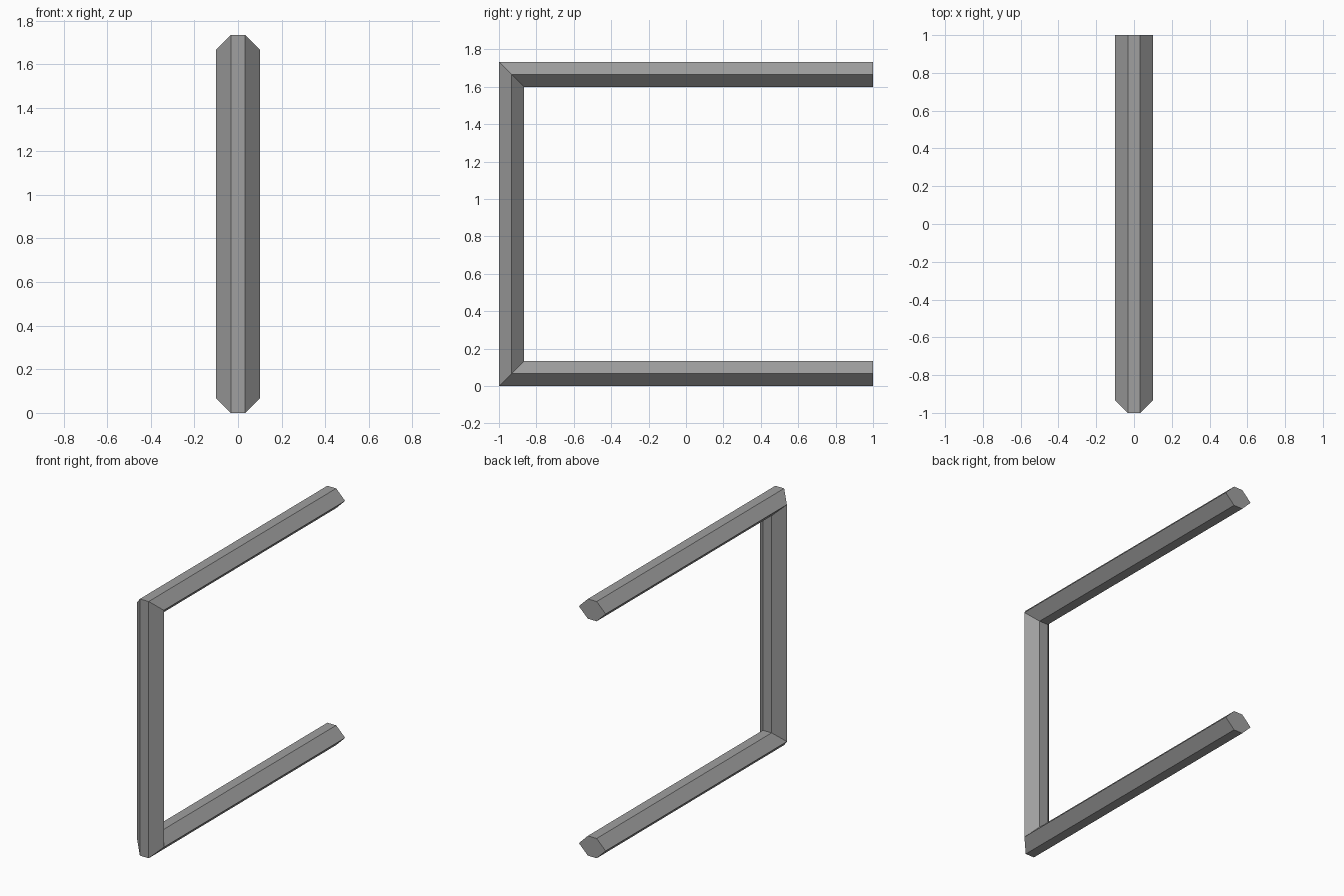
import bpy, bmesh

if "Cube" in bpy.data.objects:
    bpy.data.objects.remove(bpy.data.objects["Cube"])

grey = bpy.data.materials.new("mid grey")
grey.diffuse_color = (0.35, 0.35, 0.35, 1)
grey.use_nodes = True
grey.node_tree.nodes["Principled BSDF"].inputs["Base Color"].default_value = grey.diffuse_color

R = 0.0667          # half thickness of the bar
H = 1.733           # total height

# hexagonal section: (x, distance inward from the outer face)
section = [(-0.1, R), (-0.033, 0), (0.033, 0),
           (0.1, R), (0.033, 2 * R), (-0.033, 2 * R)]


def ring(bm, y, z, dy, dz):
    """Section ring starting at (y, z), moving by (dy, dz) per unit inward."""
    return [bm.verts.new((x, y + d * dy, z + d * dz)) for x, d in section]


# C-shaped bar: open end, mitred bottom corner, mitred top corner, open end
bm = bmesh.new()
rings = [ring(bm, 1, 0, 0, 1), ring(bm, -1, 0, 1, 1),
         ring(bm, -1, H, 1, -1), ring(bm, 1, H, 0, -1)]
for a, b in zip(rings, rings[1:]):
    for i in range(6):
        j = (i + 1) % 6
        bm.faces.new((a[i], a[j], b[j], b[i]))

# flat end caps
bm.faces.new(rings[0])
bm.faces.new(rings[-1])
bmesh.ops.recalc_face_normals(bm, faces=bm.faces)

mesh = bpy.data.meshes.new("hexagonal_bar_frame")
bm.to_mesh(mesh)
bm.free()
mesh.materials.append(grey)
bpy.context.collection.objects.link(bpy.data.objects.new("hexagonal_bar_frame", mesh))
